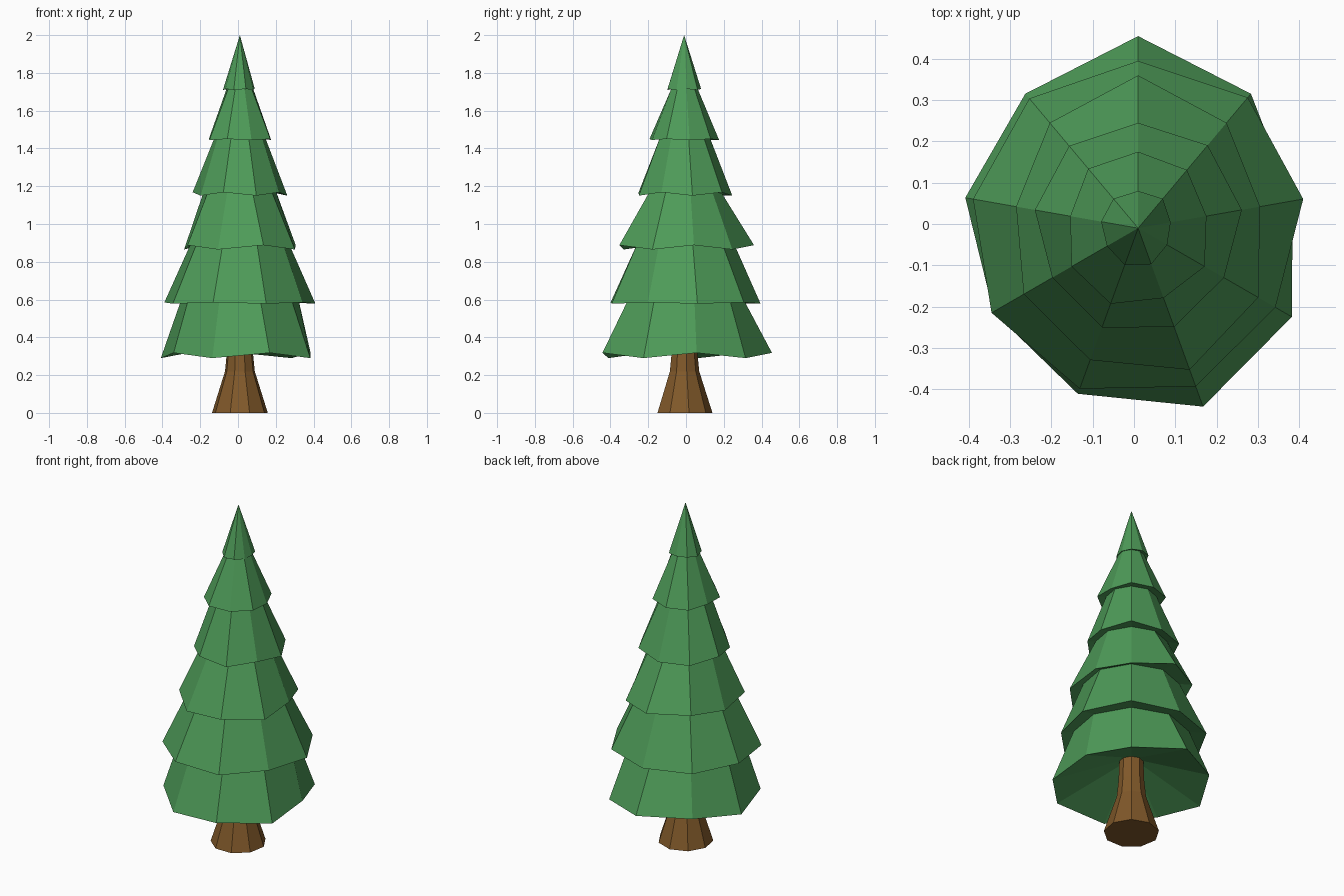
import bpy
from math import cos, sin, radians

if "Cube" in bpy.data.objects:
    bpy.data.objects.remove(bpy.data.objects["Cube"])

SIDES = 9
CX, CY = 0.01, -0.01  # shared trunk and canopy axis


def ring(radii, heights):
    """Nine points, clockwise from the back, around the axis."""
    pts = []
    for i in range(SIDES):
        a = radians(90 - 40 * i)
        r = radii[i] if isinstance(radii, list) else radii
        z = heights[i] if isinstance(heights, list) else heights
        pts.append((CX + r * cos(a), CY + r * sin(a), z))
    return pts


def loft(name, rings, color, apex=None):
    """Skin the rings, cap the base, and close the top with a cap or a point."""
    verts = [p for r in rings for p in r]
    faces = [tuple(range(SIDES))]
    for k in range(len(rings) - 1):
        for i in range(SIDES):
            j = (i + 1) % SIDES
            a, b = k * SIDES, (k + 1) * SIDES
            faces.append((a + j, a + i, b + i, b + j))
    top = (len(rings) - 1) * SIDES
    if apex:
        verts.append(apex)
        for i in range(SIDES):
            faces.append((top + (i + 1) % SIDES, top + i, len(verts) - 1))
    else:
        faces.append(tuple(top + i for i in reversed(range(SIDES))))
    mesh = bpy.data.meshes.new(name)
    mesh.from_pydata(verts, [], faces)
    mesh.update()
    obj = bpy.data.objects.new(name, mesh)
    bpy.context.collection.objects.link(obj)
    mat = bpy.data.materials.new(name + "_colour")
    mat.diffuse_color = (*color, 1)
    mat.use_nodes = True
    mat.node_tree.nodes["Principled BSDF"].inputs["Base Color"].default_value = mat.diffuse_color
    mesh.materials.append(mat)
    return obj


# Flared trunk
loft("trunk", [ring(0.15, 0), ring(0.08, 0.22), ring(0.07, 0.32), ring(0.065, 0.46)],
     (0.22, 0.10, 0.023))

# Canopy tiers: rim radii, rim heights (even, odd corners), neck radius and height
tiers = [
    ([.465, .425, .38, .43, .46, .427, .405, .425, .425], (.318, .29), (.315, .60)),
    ([.405, .413, .406, .384, .408, .414, .41, .406, .41], (.578, .585), (.262, .90)),
    ([.37, .333, .30, .336, .365, .34, .32, .30, .333], (.888, .865), (.195, 1.17)),
    ([.255, .262, .255, .24, .255, .256, .24, .254, .26], (1.15, 1.168), (.137, 1.455)),
    ([.185, .184, .168, .186, .18, .195, .186, .167, .188], (1.445, 1.45), (.07, 1.72)),
    ([.09, .093, .08, .081, .093, .095, .087, .091, .093], (1.715, 1.71), None),
]
# Hollow underside starts at the trunk, then rim and neck alternate up to the tip
rings = [ring(0.07, 0.44)]
for radii, (even, odd), neck in tiers:
    rings.append(ring(radii, [odd if i % 2 else even for i in range(SIDES)]))
    if neck:
        rings.append(ring(*neck))
loft("canopy", rings, (0.076, 0.328, 0.098), apex=(CX, CY, 2.0))
